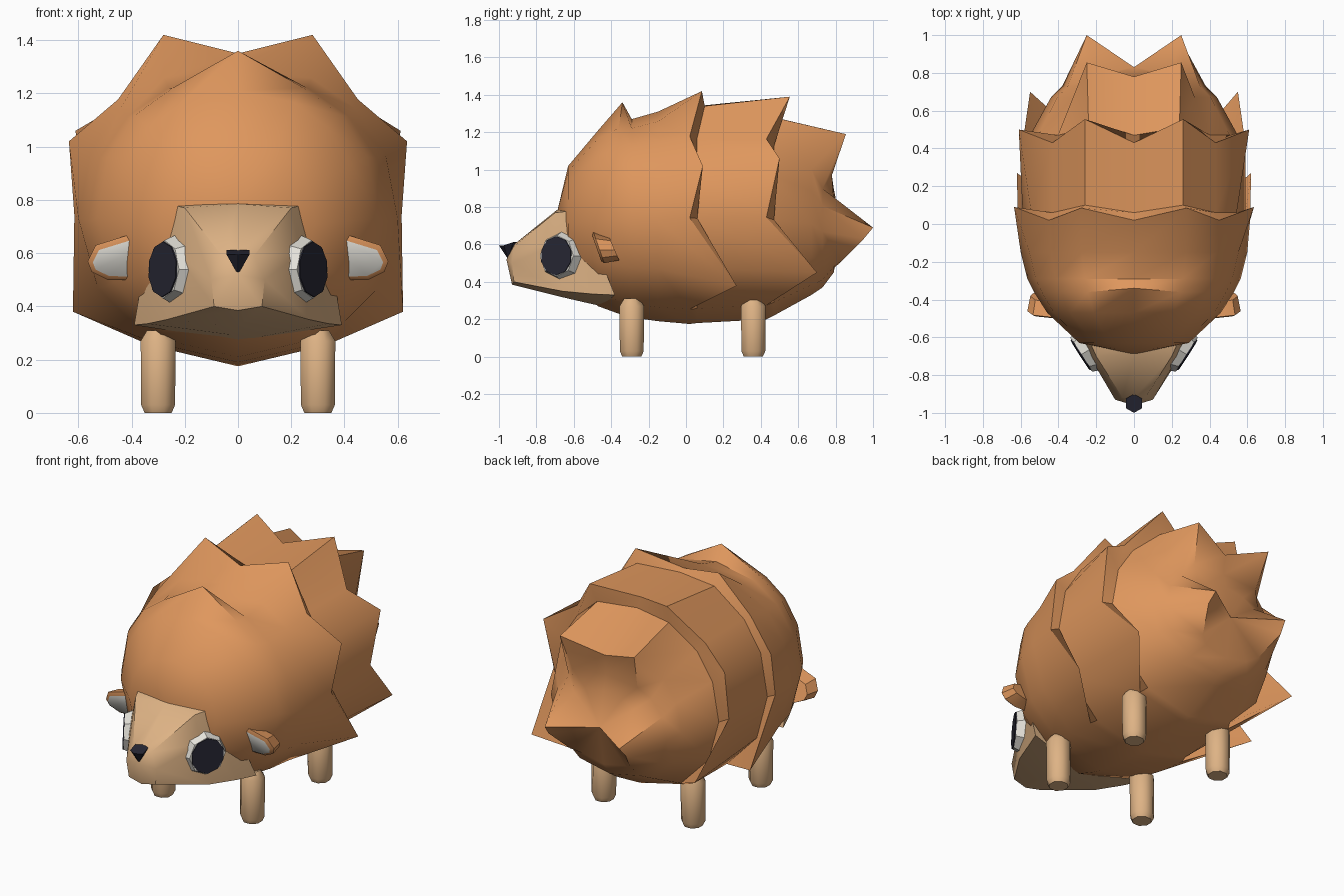
import bpy, bmesh, math
from mathutils import Vector, Matrix

if "Cube" in bpy.data.objects:
    bpy.data.objects.remove(bpy.data.objects["Cube"], do_unlink=True)


def material(name, rgb):
    m = bpy.data.materials.new(name)
    m.use_nodes = True
    m.diffuse_color = (*rgb, 1)
    bsdf = m.node_tree.nodes["Principled BSDF"]
    bsdf.inputs["Base Color"].default_value = (*rgb, 1)
    bsdf.inputs["Roughness"].default_value = 0.9
    return m


ORANGE = material("orange_fur", (0.74, 0.31, 0.11))
TAN = material("tan_skin", (0.73, 0.45, 0.235))
WHITE = material("off_white", (0.78, 0.76, 0.70))
DARK = material("dark_navy", (0.02, 0.02, 0.034))


def finish(bm, name, mats, angle=None):
    bmesh.ops.recalc_face_normals(bm, faces=bm.faces)
    me = bpy.data.meshes.new(name)
    bm.to_mesh(me)
    bm.free()
    ob = bpy.data.objects.new(name, me)
    bpy.context.collection.objects.link(ob)
    for m in mats:
        me.materials.append(m)
    if angle is not None:
        bpy.ops.object.select_all(action='DESELECT')
        ob.select_set(True)
        bpy.context.view_layer.objects.active = ob
        bpy.ops.object.shade_smooth_by_angle(angle=math.radians(angle))
    return ob


def loft(half_rings, front, back=None):
    """Skin half rings (top centre to bottom centre), mirrored in x."""
    bm = bmesh.new()
    rings = []
    for half in half_rings:
        full = half + [(-x, y, z) for x, y, z in half[-2:0:-1]]
        rings.append([bm.verts.new(p) for p in full])
    n = len(rings[0])
    for a, b in zip(rings, rings[1:]):
        for i in range(n):
            j = (i + 1) % n
            bm.faces.new((a[i], a[j], b[j], b[i]))
    for ring, pole in ((rings[0], front), (rings[-1], back)):
        if pole is None:
            bm.faces.new(ring)
            continue
        v = bm.verts.new(pole)
        for i in range(n):
            bm.faces.new((ring[i], ring[(i + 1) % n], v))
    return bm


# Body: oval sections; spike rims replace chosen columns by swept-back tips
COLUMNS = [0, 25, 45, 66, 92, 120, 150, 180]


def section(y, width, top, bottom, tips=None):
    mid, half = (top + bottom) / 2, (top - bottom) / 2
    ring = []
    for i, deg in enumerate(COLUMNS):
        a = math.radians(deg)
        ring.append((tips or {}).get(
            i, (width * math.sin(a) ** 0.9 if 0 < deg < 180 else 0, y, mid + half * math.cos(a))))
    return ring


body = loft([
    section(-0.63, 0.29, 1.02, 0.42),
    section(-0.47, 0.46, 1.21, 0.27),
    # crown spike
    section(-0.36, 0.53, 1.27, 0.23, {0: (0, -0.34, 1.36)}),
    section(-0.29, 0.565, 1.27, 0.21),
    section(-0.15, 0.60, 1.31, 0.19),
    # first spike row
    section(0.02, 0.615, 1.35, 0.175, {1: (0.28, 0.085, 1.42), 3: (0.635, 0.09, 1.02),
                                       5: (0.62, 0.27, 0.38)}),
    section(0.06, 0.59, 1.34, 0.18, {1: (0.26, 0.10, 1.34)}),
    # second spike row
    section(0.43, 0.59, 1.33, 0.20, {1: (0.26, 0.555, 1.39), 3: (0.61, 0.50, 1.06),
                                     5: (0.55, 0.70, 0.45)}),
    section(0.47, 0.55, 1.28, 0.22, {1: (0.24, 0.51, 1.27)}),
    # third spike row
    section(0.67, 0.44, 1.12, 0.33, {0: (0, 0.78, 1.11), 1: (0.25, 0.855, 1.19)}),
    section(0.73, 0.38, 0.99, 0.37, {0: (0, 0.77, 0.99), 1: (0.22, 0.78, 0.97)}),
    # tail spikes
    section(0.79, 0.27, 0.90, 0.45, {3: (0.25, 1.0, 0.69), 4: (0.26, 0.95, 0.63),
                                     5: (0.20, 0.83, 0.51)}),
], (0, -0.69, 0.77), (0, 0.83, 0.69))
finish(body, "spiky_body", [ORANGE], 50)

# Head: wedge that narrows to the snout
head = loft([
    [(0, -0.92, 0.60), (0.06, -0.92, 0.59), (0.10, -0.93, 0.50), (0.09, -0.92, 0.40), (0, -0.93, 0.385)],
    [(0, -0.69, 0.785), (0.20, -0.70, 0.77), (0.235, -0.70, 0.60), (0.27, -0.66, 0.35), (0, -0.69, 0.325)],
    [(0, -0.62, 0.80), (0.24, -0.61, 0.78), (0.30, -0.57, 0.60), (0.34, -0.50, 0.335), (0, -0.54, 0.29)],
    [(0, -0.58, 0.79), (0.29, -0.565, 0.80), (0.345, -0.49, 0.60), (0.39, -0.38, 0.33), (0, -0.45, 0.27)],
], (0, -0.96, 0.52))
finish(head, "head", [TAN], 40)

# Nose: small cone pointing down
bm = bmesh.new()
bmesh.ops.create_cone(bm, cap_ends=True, segments=6, radius1=0, radius2=0.05, depth=0.08,
                      matrix=Matrix.Translation((0, -0.95, 0.56)))
for v in bm.verts:
    if v.co.z > 0.55:
        v.co.z += 0.012 if v.co.y > -0.96 else -0.005
finish(bm, "nose", [DARK])


def disc(name, centre, normal, r_wide, r_tall, depth, taper, sides, mat, angle=None):
    """Oval disc standing upright and facing along normal."""
    n = Vector(normal).normalized()
    side = Vector((0, 0, 1)).cross(n).normalized()
    basis = Matrix((side, n.cross(side), n)).transposed().to_4x4()
    m = Matrix.Translation(centre) @ basis @ Matrix.Diagonal((r_wide, r_tall, 1, 1))
    bm = bmesh.new()
    bmesh.ops.create_cone(bm, cap_ends=True, segments=sides, radius1=1, radius2=taper,
                          depth=depth, matrix=m)
    finish(bm, name, [mat], angle)


EAR = [(0.32, 0.50), (0.49, 0.50), (0.55, 0.53), (0.565, 0.57), (0.535, 0.63), (0.39, 0.675), (0.32, 0.65)]

for s, label in ((1, "left"), (-1, "right")):
    # Eyes
    n = Vector((s * 0.84, -0.54, 0.03)).normalized()
    c = Vector((s * 0.25, -0.673, 0.538))
    disc(label + "_eye_white", c, n, 0.137, 0.14, 0.07, 0.78, 8, WHITE, 35)
    disc(label + "_pupil", c + n * 0.037, n, 0.098, 0.104, 0.008, 1, 10, DARK)

    # Ears: slanted slab with a pale inset front
    bm = bmesh.new()
    slant = lambda z: -0.43 - 0.35 * (z - 0.58)
    front = [bm.verts.new((s * x, slant(z) - 0.035, z)) for x, z in EAR]
    rim = [bm.verts.new((s * (0.43 + (x - 0.43) * 0.88), slant(z) + 0.045, 0.58 + (z - 0.58) * 0.8))
           for x, z in EAR]
    face = bm.faces.new(front)
    bm.faces.new(rim[::-1])
    for i in range(len(EAR)):
        j = (i + 1) % len(EAR)
        bm.faces.new((front[i], rim[i], rim[j], front[j]))
    bmesh.ops.recalc_face_normals(bm, faces=bm.faces)
    bmesh.ops.inset_region(bm, faces=[face], thickness=0.02, depth=0.012)
    face.material_index = 1
    finish(bm, label + "_ear", [ORANGE, WHITE], 40)

    # Legs: eight-sided posts with a narrowed foot
    for y, place in ((-0.29, "front"), (0.36, "back")):
        bm = bmesh.new()
        rings = []
        for z, r in ((0, 0.055), (0.03, 0.069), (0.27, 0.071), (0.31, 0.045)):
            rings.append([bm.verts.new((s * 0.30 + r * math.cos(a), y + r * math.sin(a), z))
                          for a in (math.pi / 8 + k * math.pi / 4 for k in range(8))])
        for a, b in zip(rings, rings[1:]):
            for i in range(8):
                bm.faces.new((a[i], a[(i + 1) % 8], b[(i + 1) % 8], b[i]))
        bm.faces.new(rings[0])
        bm.faces.new(rings[-1])
        finish(bm, f"{place}_{label}_leg", [TAN], 50)
